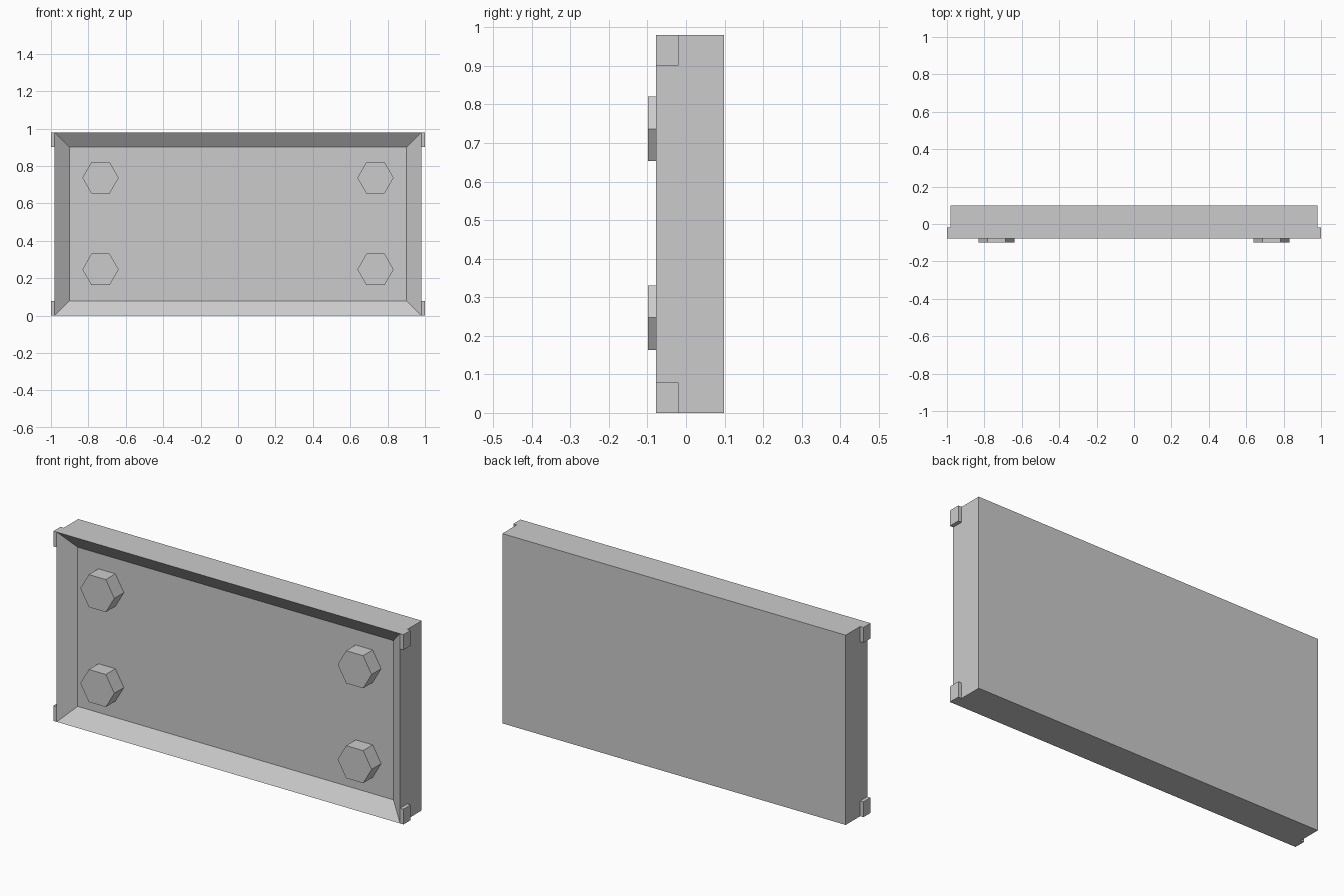
import bpy, bmesh
from math import cos, sin, pi
from mathutils import Vector

default = bpy.data.objects.get("Cube")
if default:
    bpy.data.objects.remove(default, do_unlink=True)

# One plain grey material
grey = bpy.data.materials.new("plain_grey")
grey.use_nodes = True
colour = (0.6, 0.6, 0.6, 1)
grey.diffuse_color = colour
grey.node_tree.nodes["Principled BSDF"].inputs["Base Color"].default_value = colour

HALF_W, HEIGHT = 0.981, 0.98
FRONT, FLOOR, BACK = -0.078, -0.02, 0.098
RIM, TAB = 0.079, 0.019


def finish(bm, name):
    bmesh.ops.recalc_face_normals(bm, faces=bm.faces)
    mesh = bpy.data.meshes.new(name)
    bm.to_mesh(mesh)
    bm.free()
    mesh.materials.append(grey)
    obj = bpy.data.objects.new(name, mesh)
    bpy.context.collection.objects.link(obj)
    return obj


# Panel: slab with a recessed front
bm = bmesh.new()
bmesh.ops.create_cube(bm, size=1)
bmesh.ops.scale(bm, vec=(2 * HALF_W, BACK - FRONT, HEIGHT), verts=bm.verts)
bmesh.ops.translate(bm, vec=(0, (FRONT + BACK) / 2, HEIGHT / 2), verts=bm.verts)
bm.normal_update()
front = [f for f in bm.faces if f.normal.y < -0.9]
bmesh.ops.inset_region(bm, faces=front, thickness=RIM, use_even_offset=True)
for v in front[0].verts:
    v.co.y = FLOOR

# Corner tabs: cut the sides and pull out the front corners
cuts = [((0, FLOOR, 0), (0, 1, 0)),
        ((0, 0, RIM), (0, 0, 1)),
        ((0, 0, HEIGHT - RIM), (0, 0, 1))]
for point, normal in cuts:
    bmesh.ops.bisect_plane(bm, geom=bm.verts[:] + bm.edges[:] + bm.faces[:],
                           dist=1e-4, plane_co=point, plane_no=normal)
bm.normal_update()
corners = []
for f in bm.faces:
    c = f.calc_center_median()
    if (abs(c.x) > HALF_W - 0.001 and c.y < FLOOR
            and not RIM < c.z < HEIGHT - RIM):
        corners.append(f)
for f in bmesh.ops.extrude_discrete_faces(bm, faces=corners)["faces"]:
    side = 1 if f.verts[0].co.x > 0 else -1
    bmesh.ops.translate(bm, vec=(side * TAB, 0, 0), verts=f.verts)
finish(bm, "panel")


# Hexagonal bolt heads standing on the recess floor
def bolt(name, x, z, radius=0.097):
    bm = bmesh.new()
    ring = [bm.verts.new((x + radius * cos(i * pi / 3), FLOOR,
                          z + radius * sin(i * pi / 3))) for i in range(6)]
    base = bm.faces.new(ring)
    cap = bmesh.ops.extrude_face_region(bm, geom=[base], use_keep_orig=True)
    verts = [g for g in cap["geom"] if isinstance(g, bmesh.types.BMVert)]
    bmesh.ops.translate(bm, vec=Vector((0, -BACK - FLOOR, 0)), verts=verts)
    finish(bm, name)


for x, side in ((0.735, "left"), (-0.735, "right")):
    for z, level in ((0.737, "upper"), (0.247, "lower")):
        bolt(f"{level}_{side}_bolt", x, z)
